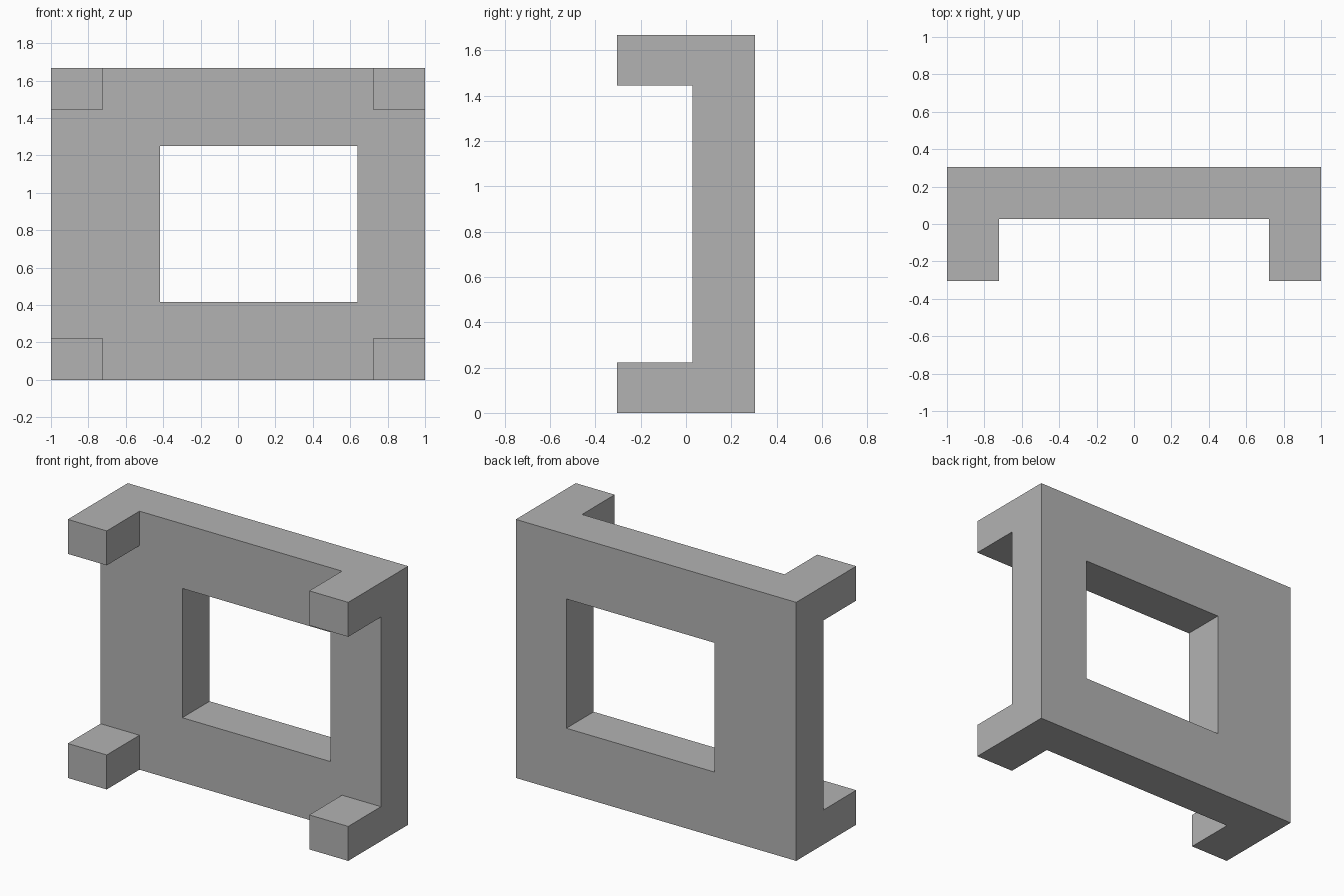
import bpy
from mathutils import Vector

cube = bpy.data.objects.get("Cube")
if cube:
    bpy.data.objects.remove(cube, do_unlink=True)

# Every size is a multiple of one module
U = 2 / 36
HALF_W, HALF_D, HEIGHT = 18 * U, 5.5 * U, 30 * U
FOOT_W, FOOT_H, PLATE = 5 * U, 4 * U, 5 * U
FACE_Y = HALF_D - PLATE
OVER = 0.1

grey = bpy.data.materials.new("plain grey")
grey.use_nodes = True
grey.diffuse_color = (0.45, 0.45, 0.45, 1)
grey.node_tree.nodes["Principled BSDF"].inputs["Base Color"].default_value = grey.diffuse_color


def box(name, low, high):
    low, high = Vector(low), Vector(high)
    bpy.ops.mesh.primitive_cube_add(size=1, location=(low + high) / 2)
    obj = bpy.context.object
    obj.name = name
    obj.scale = high - low
    bpy.ops.object.transform_apply(location=True, rotation=False, scale=True)
    obj.data.materials.append(grey)
    return obj


# Solid block that becomes the plate with four corner feet
frame = box("window_frame_with_feet", (-HALF_W, -HALF_D, 0), (HALF_W, HALF_D, HEIGHT))

cutters = [
    # Gap between the left and right feet
    box("upright_gap", (FOOT_W - HALF_W, -HALF_D - OVER, -OVER),
        (HALF_W - FOOT_W, FACE_Y, HEIGHT + OVER)),
    # Gap between the lower and upper feet
    box("level_gap", (-HALF_W - OVER, -HALF_D - OVER, FOOT_H),
        (HALF_W + OVER, FACE_Y, HEIGHT - FOOT_H)),
    # Off-centre window through the plate
    box("window_opening", (-7.5 * U, -HALF_D - OVER, 7.5 * U),
        (11.5 * U, HALF_D + OVER, 22.5 * U)),
]

# Carve the block, then discard the cutters
bpy.context.view_layer.objects.active = frame
for cutter in cutters:
    cutter.hide_render = True
    cut = frame.modifiers.new(cutter.name, "BOOLEAN")
    cut.operation = "DIFFERENCE"
    cut.solver = "EXACT"
    cut.object = cutter
    bpy.ops.object.modifier_apply(modifier=cut.name)
    bpy.data.objects.remove(cutter, do_unlink=True)
